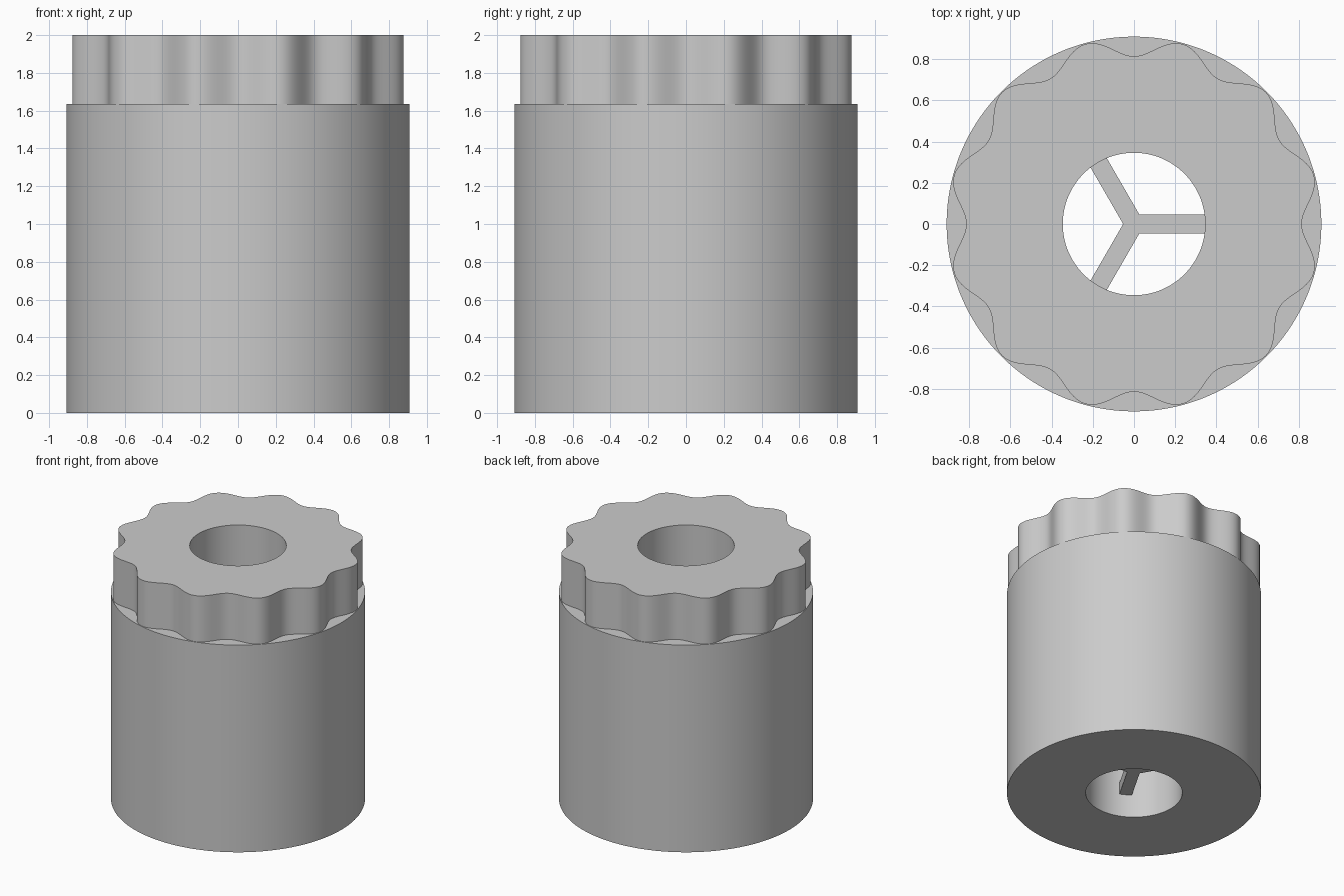
import bpy, bmesh, math
from math import cos, sin, pi

if "Cube" in bpy.data.objects:
    bpy.data.objects.remove(bpy.data.objects["Cube"])

U = 1 / 11                      # base unit of the part
SEG = 240                       # 20 segments per scallop
BODY_R, BORE_R = 10 * U, 3.8 * U
BODY_TOP, TOP = 18 * U, 22 * U

grey = bpy.data.materials.new("plain grey")
grey.diffuse_color = (0.6, 0.6, 0.6, 1)
grey.use_nodes = True
grey.node_tree.nodes["Principled BSDF"].inputs["Base Color"].default_value = grey.diffuse_color


def make_object(name, bm):
    bmesh.ops.recalc_face_normals(bm, faces=bm.faces[:])
    mesh = bpy.data.meshes.new(name)
    bm.to_mesh(mesh)
    bm.free()
    mesh.materials.append(grey)
    obj = bpy.data.objects.new(name, mesh)
    bpy.context.collection.objects.link(obj)
    return obj


def body(a):
    return BODY_R


def bore(a):
    return BORE_R


def scallop(a):                 # twelve lobes, valleys on the axes
    return (9.45 - 0.5 * cos(12 * a)) * U


# Knob: closed loop of rings from bore, round the outside, back to bore
bm = bmesh.new()
profile = [(bore, 0), (body, 0), (body, BODY_TOP),
           (scallop, BODY_TOP), (scallop, TOP), (bore, TOP)]
angles = [2 * pi * i / SEG for i in range(SEG)]
rings = [[bm.verts.new((r(a) * cos(a), r(a) * sin(a), z)) for a in angles]
         for r, z in profile]
for k, low in enumerate(rings):
    high = rings[(k + 1) % len(rings)]
    for i in range(SEG):
        j = (i + 1) % SEG
        bm.faces.new((low[i], low[j], high[j], high[i]))
knob = make_object("scalloped_knob", bm)
bpy.context.view_layer.objects.active = knob
knob.select_set(True)
bpy.ops.object.shade_smooth_by_angle(angle=math.radians(30))

# Three-armed spoke set across the bore, ends sunk slightly into the wall
bm = bmesh.new()
half, reach, z0 = U / 2, BORE_R + 0.005, 2 * U
outline = []
for k in range(3):
    a = k * 2 * pi / 3
    for s in (-1, 1):
        outline.append((reach * cos(a) - s * half * sin(a),
                        reach * sin(a) + s * half * cos(a)))
    inner = half / sin(pi / 3)
    outline.append((inner * cos(a + pi / 3), inner * sin(a + pi / 3)))
face = bm.faces.new([bm.verts.new((x, y, z0)) for x, y in outline])
up = bmesh.ops.extrude_face_region(bm, geom=[face])
bmesh.ops.translate(bm, vec=(0, 0, U),
                    verts=[v for v in up["geom"] if isinstance(v, bmesh.types.BMVert)])
make_object("bore_spokes", bm)
